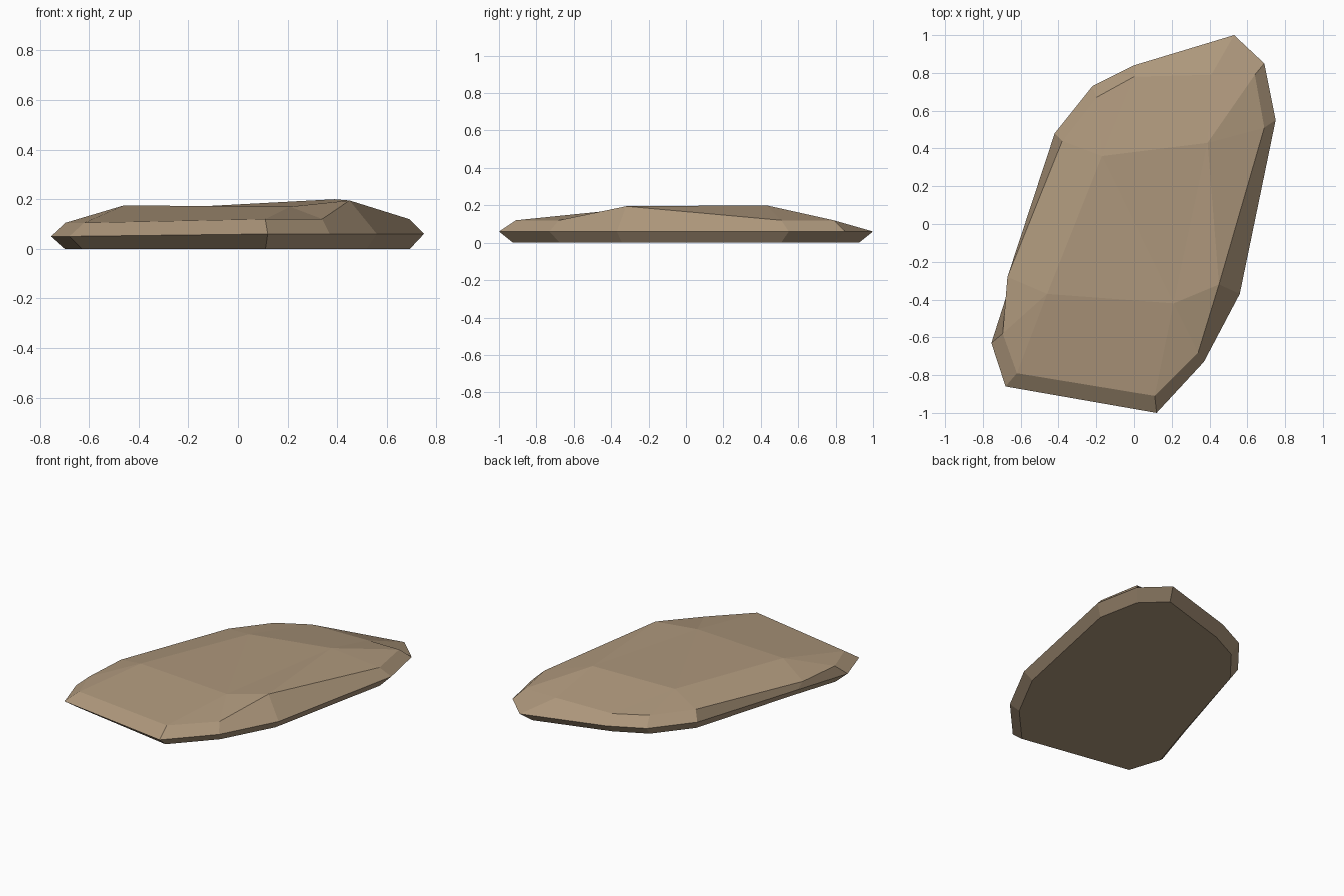
import bpy
import bmesh
from mathutils import Vector

# Remove the default cube
default_cube = bpy.data.objects.get("Cube")
if default_cube:
    bpy.data.objects.remove(default_cube, do_unlink=True)

# Stone colour
stone = bpy.data.materials.new("sandy_stone")
stone.use_nodes = True
stone_colour = (0.42, 0.31, 0.2, 1.0)
stone.diffuse_color = stone_colour
shader = stone.node_tree.nodes["Principled BSDF"]
shader.inputs["Base Color"].default_value = stone_colour
shader.inputs["Roughness"].default_value = 0.9

# Raised plateau corners, named by where they lie
crown = {
    "back_left": (-0.17, 0.36, 0.17),
    "front_left": (-0.46, -0.37, 0.175),
    "front": (0.21, -0.42, 0.17),
    "front_right": (0.45, -0.32, 0.195),
    "back_right": (0.39, 0.43, 0.2),
}

# Stations round the rim: widest point, shoulder point, nearest plateau corner
stations = [
    ((0.53, 1.0, 0.06), (0.41, 0.79, 0.12), "back_right"),
    ((0.0, 0.84, 0.06), (0.0, 0.78, 0.12), "back_left"),
    ((-0.22, 0.73, 0.06), (-0.2, 0.67, 0.12), "back_left"),
    ((-0.42, 0.48, 0.06), (-0.38, 0.44, 0.12), "back_left"),
    ((-0.64, -0.27, 0.05), (-0.67, -0.28, 0.11), "front_left"),
    ((-0.755, -0.63, 0.05), (-0.695, -0.58, 0.105), "front_left"),
    ((-0.68, -0.86, 0.05), (-0.62, -0.79, 0.105), "front_left"),
    ((0.12, -1.0, 0.06), (0.11, -0.91, 0.12), "front"),
    ((0.37, -0.73, 0.06), (0.34, -0.68, 0.12), "front"),
    ((0.56, -0.37, 0.06), (0.45, -0.32, 0.195), "front_right"),
    ((0.75, 0.55, 0.06), (0.69, 0.51, 0.12), "back_right"),
    ((0.69, 0.85, 0.06), (0.64, 0.79, 0.12), "back_right"),
]
BASE_SCALE = 0.925

bm = bmesh.new()


def ring(points):
    """Add a loop of vertices."""
    return [bm.verts.new(Vector(point)) for point in points]


def bridge(lower, upper):
    """Join two loops, using triangles where the upper loop repeats a corner."""
    for i in range(len(lower)):
        j = (i + 1) % len(lower)
        corners = [lower[i], lower[j], upper[j], upper[i]]
        bm.faces.new(list(dict.fromkeys(corners)))


# Undercut base, rim, shoulder and plateau
base = ring((w[0] * BASE_SCALE, w[1] * BASE_SCALE, 0.0) for w, s, c in stations)
rim = ring(w for w, s, c in stations)
shoulder = ring(s for w, s, c in stations)
plateau = dict(zip(crown, ring(crown.values())))

bm.faces.new(list(reversed(base)))
bridge(base, rim)
bridge(rim, shoulder)
bridge(shoulder, [plateau[c] for w, s, c in stations])
top = bm.faces.new(list(plateau.values()))
bmesh.ops.triangulate(bm, faces=[top])

# Weld the corner where the shoulder rises to meet the plateau
bmesh.ops.remove_doubles(bm, verts=bm.verts[:], dist=0.001)
bmesh.ops.recalc_face_normals(bm, faces=bm.faces[:])

mesh = bpy.data.meshes.new("flat_rock")
bm.to_mesh(mesh)
bm.free()
mesh.materials.append(stone)
rock = bpy.data.objects.new("flat_rock", mesh)
bpy.context.collection.objects.link(rock)
